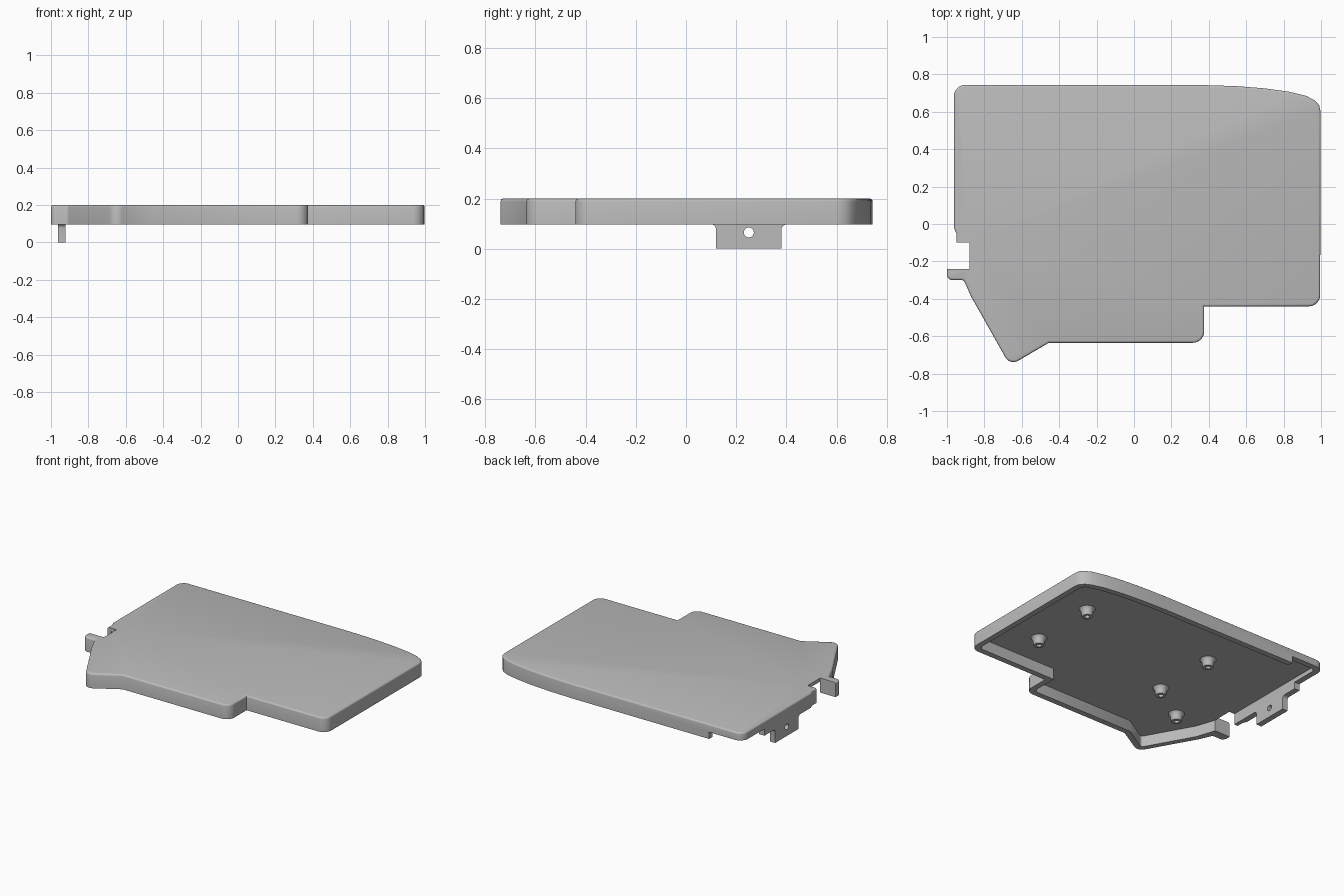
import bpy, bmesh, math
from mathutils import Vector

if "Cube" in bpy.data.objects:
    bpy.data.objects.remove(bpy.data.objects["Cube"])

GREY = (0.5, 0.5, 0.5, 1)
mat = bpy.data.materials.new("light_grey")
mat.use_nodes = True
mat.diffuse_color = GREY
mat.node_tree.nodes["Principled BSDF"].inputs["Base Color"].default_value = GREY

BOTTOM, FLOOR, TOP = 0.097, 0.175, 0.2


def rounded(points, steps=8):
    """Turn (x, y, radius) corners into a filleted outline."""
    out = []
    for i, (x, y, r) in enumerate(points):
        p = Vector((x, y))
        if not r:
            out.append(p)
            continue
        a = (Vector(points[i - 1][:2]) - p).normalized()
        b = (Vector(points[(i + 1) % len(points)][:2]) - p).normalized()
        half = a.angle(b) / 2
        centre = p + (a + b).normalized() * r / math.sin(half)
        start = p + a * r / math.tan(half) - centre
        end = p + b * r / math.tan(half) - centre
        for k in range(steps + 1):
            d = start.lerp(end, k / steps).normalized() * r
            out.append(centre + d)
    return out


def prism(name, outline, lo, hi, axis="z", bevel=0):
    """Extrude an outline along z, or a (y, z) outline along x."""
    def place(p, h):
        return (p[0], p[1], h) if axis == "z" else (h, p[0], p[1])
    bm = bmesh.new()
    face = bm.faces.new([bm.verts.new(place(p, lo)) for p in outline])
    ext = bmesh.ops.extrude_face_region(bm, geom=[face])["geom"]
    shift = Vector(place((0, 0), hi - lo))
    bmesh.ops.translate(bm, vec=shift, verts=[v for v in ext if isinstance(v, bmesh.types.BMVert)])
    bmesh.ops.recalc_face_normals(bm, faces=bm.faces)
    if bevel:
        rim = [e for e in bm.edges if all(abs(v.co.z - hi) < 1e-5 for v in e.verts)]
        bmesh.ops.bevel(bm, geom=rim, offset=bevel, segments=3, profile=0.5, affect="EDGES")
    return finish(name, bm)


def finish(name, bm):
    mesh = bpy.data.meshes.new(name)
    bm.to_mesh(mesh)
    bm.free()
    mesh.materials.append(mat)
    obj = bpy.data.objects.new(name, mesh)
    bpy.context.collection.objects.link(obj)
    return obj


def select(obj):
    bpy.ops.object.select_all(action="DESELECT")
    obj.select_set(True)
    bpy.context.view_layer.objects.active = obj


def cut(obj, cutter):
    mod = obj.modifiers.new("cut", "BOOLEAN")
    mod.operation, mod.solver, mod.object = "DIFFERENCE", "EXACT", cutter
    select(obj)
    bpy.ops.object.modifier_apply(modifier=mod.name)
    bpy.data.objects.remove(cutter)


def box(name, x0, x1, y0, y1, z0, z1):
    return prism(name, [(x0, y0), (x1, y0), (x1, y1), (x0, y1)], z0, z1)


def smooth(obj):
    select(obj)
    bpy.ops.object.shade_smooth_by_angle(angle=math.radians(32))


# Cover: solid slab with a bevelled top edge
outer = rounded([
    (-0.963, 0.743, 0.06), (-0.963, -0.02, 0), (-0.95, -0.05, 0), (-0.95, -0.2, 0),
    (-1, -0.2, 0), (-1, -0.3, 0.03), (-0.91, -0.3, 0.02), (-0.87, -0.39, 0),
    (-0.663, -0.757, 0.05), (-0.455, -0.635, 0), (0.375, -0.635, 0.06),
    (0.375, -0.44, 0), (0.995, -0.44, 0.06), (0.998, 0.6, 0), (0.99, 0.635, 0),
    (0.965, 0.662, 0), (0.92, 0.685, 0), (0.83, 0.707, 0), (0.7, 0.725, 0),
    (0.55, 0.737, 0), (0.36, 0.743, 0)])
cover = prism("cover", outer, BOTTOM, TOP, bevel=0.012)

# Hollow underside leaving a thin wall
inner = rounded([
    (-0.922, 0.703, 0.03), (-0.922, -0.24, 0), (-0.88, -0.24, 0), (-0.835, -0.375, 0),
    (-0.65, -0.705, 0.02), (-0.465, -0.595, 0), (0.335, -0.595, 0.03),
    (0.335, -0.4, 0), (0.957, -0.4, 0.03), (0.957, 0.6, 0), (0.94, 0.635, 0),
    (0.83, 0.667, 0), (0.7, 0.685, 0), (0.55, 0.697, 0), (0.36, 0.703, 0)])
cut(cover, prism("hollow", inner, 0, FLOOR))

# Side notch and raised rim at the back corner
cut(cover, box("notch", -1.1, -0.88, -0.24, -0.1, 0, 0.3))
cut(cover, box("corner_relief", -1.1, -0.7, 0.5, 0.9, 0, 0.145))
smooth(cover)

# Hanging tab with flared roots and a round hole
flare = [(0.02 * (1 - math.sin(t * math.pi / 10)), 0.022 * (1 - math.cos(t * math.pi / 10)))
         for t in range(6)]
side = [(0.38 + f, BOTTOM - d) for f, d in flare]
profile = side + [(0.38, 0), (0.12, 0)] + [(0.5 - y, z) for y, z in reversed(side)]
tab = prism("side_tab", profile, -0.963, -0.922, axis="x")
ring = [(0.25 + 0.02 * math.cos(k * math.tau / 24), 0.065 + 0.02 * math.sin(k * math.tau / 24))
        for k in range(24)]
cut(tab, prism("tab_hole", ring, -1.1, -0.8, axis="x"))
smooth(tab)

# Screw bosses under the cover
boss = [(0.055, 0.177), (0.046, 0.168), (0.039, 0.155), (0.034, 0.12),
        (0.016, 0.12), (0.016, 0.165), (0, 0.165)]
for n, (x, y) in enumerate([(0.66, 0.32), (0.66, -0.16), (-0.35, 0.32),
                            (-0.35, -0.15), (-0.64, -0.34)], 1):
    bm = bmesh.new()
    vs = [bm.verts.new((x + r, y, z)) for r, z in boss]
    es = [bm.edges.new(pair) for pair in zip(vs, vs[1:])]
    bmesh.ops.spin(bm, geom=vs + es, cent=(x, y, 0), axis=(0, 0, 1),
                   angle=math.tau, steps=24, use_duplicate=False)
    bmesh.ops.remove_doubles(bm, verts=bm.verts, dist=1e-4)
    bmesh.ops.recalc_face_normals(bm, faces=bm.faces)
    # The open shell must face away from the boss wall
    wall = max(bm.faces, key=lambda f: (f.calc_center_median().xy - Vector((x, y))).length)
    if wall.normal.xy.dot(wall.calc_center_median().xy - Vector((x, y))) < 0:
        bmesh.ops.reverse_faces(bm, faces=bm.faces)
    smooth(finish(f"screw_boss_{n}", bm))
